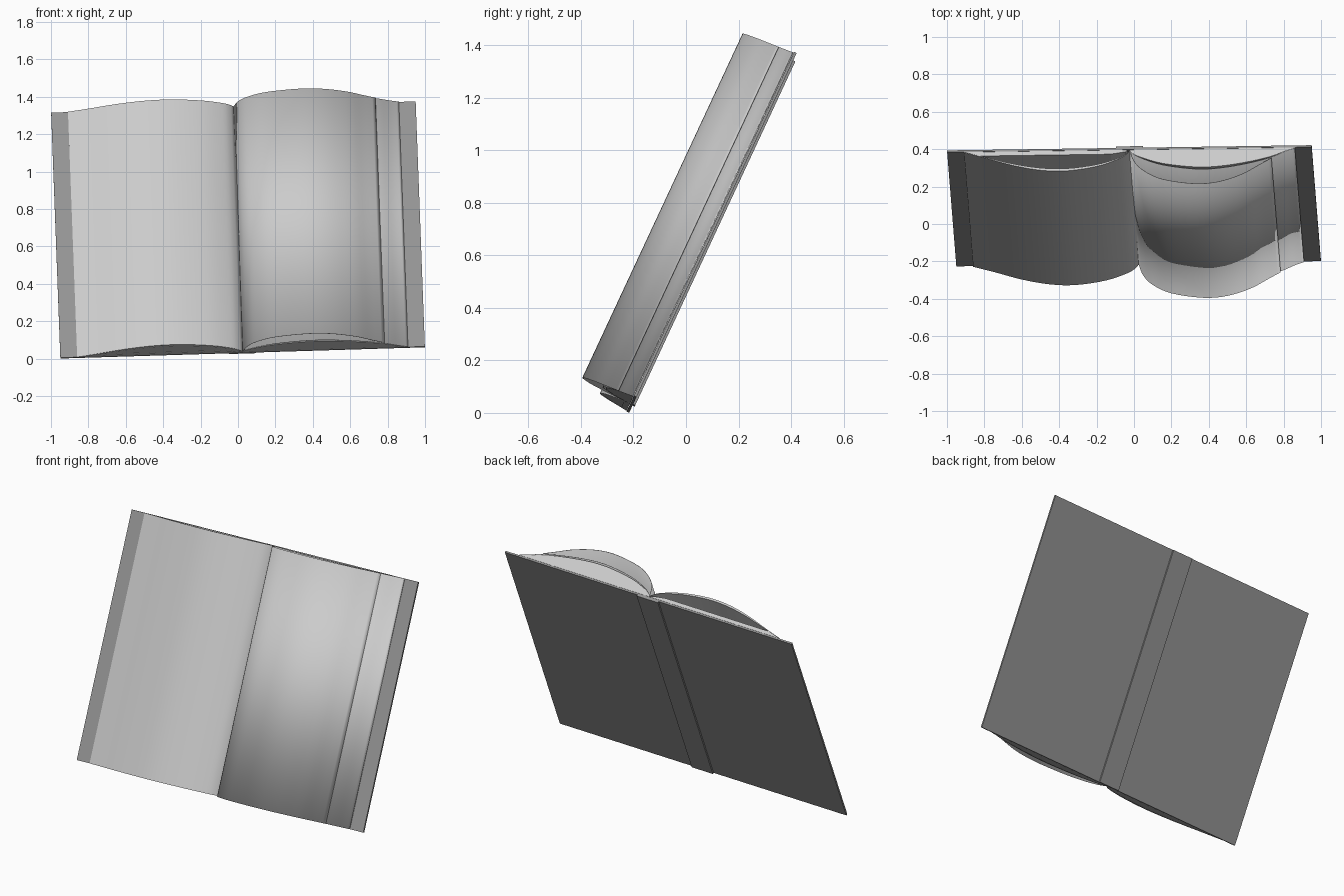
import bpy, math
from mathutils import Matrix, Vector

if "Cube" in bpy.data.objects:
    bpy.data.objects.remove(bpy.data.objects["Cube"])

# Book frame: u across the spread, v up the page, n out of the page
u = Vector((1.95, 0.028, 0.06)).normalized()
v = Vector((-0.05, 0.61, 1.31))
v = (v - u * v.dot(u)).normalized()
n = u.cross(v)
FRAME = Matrix((u, v, n)).transposed().to_4x4()
FRAME.translation = (0, 0.0925, 0.69)
H = 1.446 / 2

grey = bpy.data.materials.new("cover_grey")
grey.diffuse_color = (0.3, 0.3, 0.3, 1)
grey.use_nodes = True
grey.node_tree.nodes["Principled BSDF"].inputs["Base Color"].default_value = grey.diffuse_color


def smooth_curve(pts, steps=4):
    """Catmull-Rom samples through the profile points."""
    p = [Vector(q) for q in pts]
    p = [2 * p[0] - p[1]] + p + [2 * p[-1] - p[-2]]
    out = []
    for i in range(1, len(p) - 2):
        a, b, c, d = p[i - 1:i + 3]
        for k in range(steps):
            t = k / steps
            out.append(0.5 * (2 * b + (c - a) * t + (2 * a - 5 * b + 4 * c - d) * t * t
                              + (3 * b - a - 3 * c + d) * t ** 3))
    return out + [p[-2]]


def make(name, verts, faces, mat=None, smooth=True):
    me = bpy.data.meshes.new(name)
    me.from_pydata(verts, [], faces)
    ob = bpy.data.objects.new(name, me)
    bpy.context.collection.objects.link(ob)
    ob.matrix_world = FRAME
    if mat:
        me.materials.append(mat)
    if smooth:
        bpy.context.view_layer.objects.active = ob
        ob.select_set(True)
        bpy.ops.object.shade_smooth_by_angle(angle=math.radians(30))
        ob.select_set(False)
    return ob


def extrude(name, prof, closed=False, caps=(), mat=None, smooth=True):
    """Sweep a (u, n) profile from the foot to the head of the book."""
    m = len(prof)
    verts = [(x, y, z) for y in (-H, H) for x, z in prof]
    faces = [(i, (i + 1) % m, (i + 1) % m + m, i + m) for i in range(m if closed else m - 1)]
    if "foot" in caps:
        faces.append(tuple(reversed(range(m))))
    if "head" in caps:
        faces.append(tuple(range(m, 2 * m)))
    return make(name, verts, faces, mat, smooth)


def bar(name, u0, u1, n0, n1, mat=None):
    return extrude(name, [(u0, n0), (u1, n0), (u1, n1), (u0, n1)], True,
                   ("foot", "head"), mat, False)


# Covers and spine strip
bar("left_cover", -0.975, -0.06, -0.011, 0, grey)
bar("right_cover", 0.06, 0.975, -0.011, 0, grey)
bar("spine", -0.072, 0.072, -0.02, -0.005, grey)
bar("spine_lining", -0.06, 0.06, -0.006, 0, grey)

# Left pages: arched leaves, open at the head, over a flat bottom stack
left = smooth_curve([(-0.885, 0.004), (-0.775, 0.036), (-0.625, 0.083), (-0.475, 0.114),
                     (-0.335, 0.12), (-0.175, 0.096), (-0.06, 0.055), (-0.015, 0.025), (0, 0.004)])
under = [Vector((p.x, max(0.003, p.y * 0.88))) for p in reversed(left)]
extrude("left_leaves", left[::-1] + under[::-1], True, ("head",))
foot = [(p.x, -H + 0.001, p.y) for p in left]
make("left_foot_edge", foot, [tuple(range(len(foot)))], smooth=False)
extrude("left_bottom_stack", [(-0.885, 0.001), (-0.01, 0.001), (-0.02, 0.012),
                              (-0.1, 0.025), (-0.8, 0.025)], True, ("foot", "head"), None, False)

# Right pages: solid stack, one loose leaf over it, one lifted leaf on top
arch = [(0.885, 0.004), (0.835, 0.02), (0.755, 0.052), (0.625, 0.083), (0.475, 0.105),
        (0.345, 0.107), (0.175, 0.083), (0.06, 0.045), (0.015, 0.02), (0, 0.003)]
stack = smooth_curve(arch)
extrude("right_page_stack", stack[::-1] and [(0, 0.001), (0.885, 0.001)] + stack, True, ("foot", "head"))


def leaf(name, pts):
    ob = extrude(name, smooth_curve(pts)[::-1])
    ob.modifiers.new("paper", "SOLIDIFY").thickness = 0.002


leaf("right_loose_leaf", [(x, z * 1.12) for x, z in arch])
leaf("right_lifted_leaf", [(0.76, 0.062), (0.69, 0.103), (0.6, 0.155), (0.475, 0.197),
                           (0.345, 0.206), (0.175, 0.177), (0.075, 0.125), (0.025, 0.07), (0, 0.004)])
